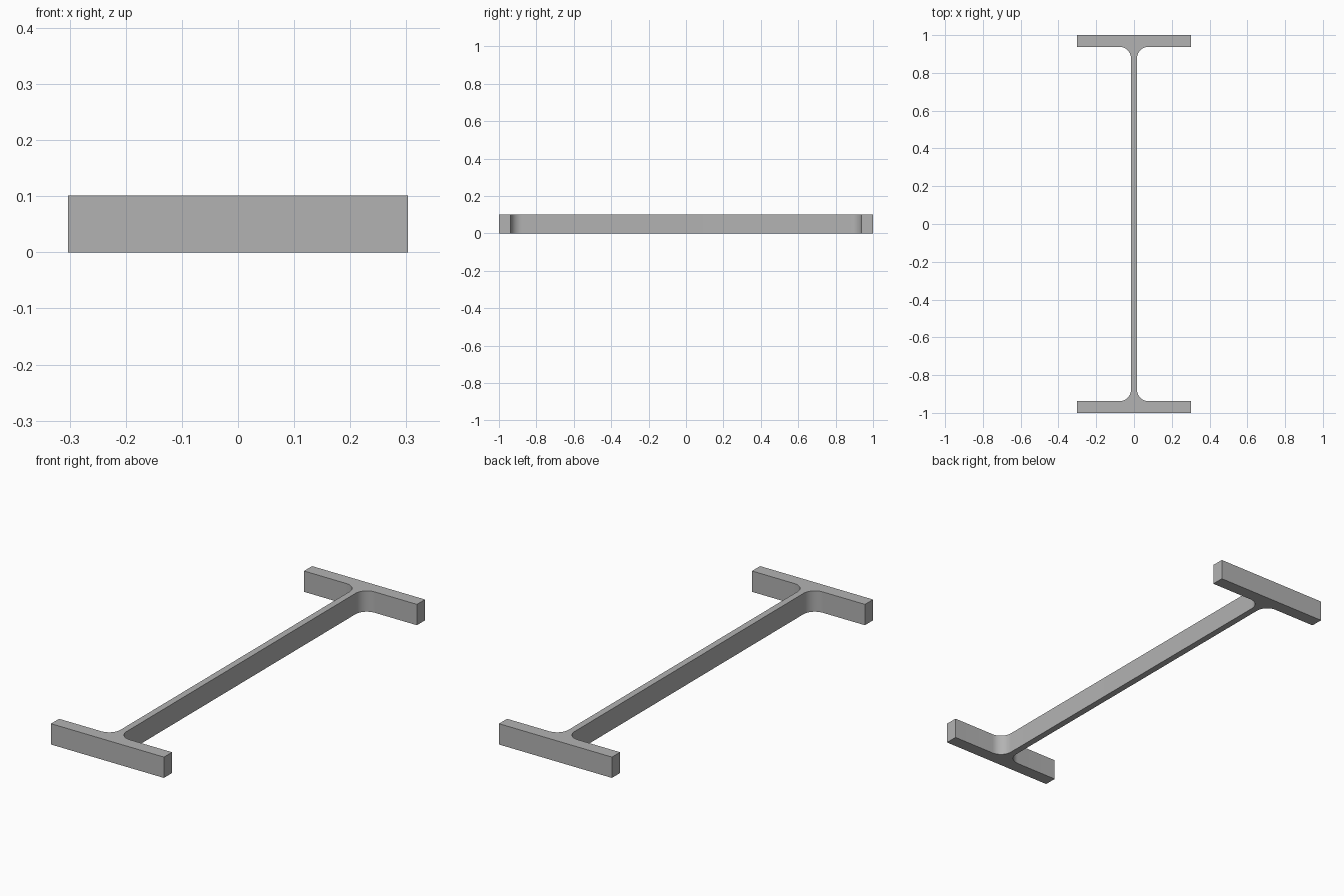
import bpy, bmesh
from math import sin, cos, pi

cube = bpy.data.objects.get("Cube")
if cube:
    bpy.data.objects.remove(cube, do_unlink=True)

HALF_W, HALF_L, HEIGHT = 0.303, 1.0, 0.101
FLANGE, HALF_WEB, FILLET = 0.062, 0.016, 0.061
STEPS = 12

# Steel material
steel = bpy.data.materials.new("steel_grey")
steel.use_nodes = True
colour = (0.45, 0.45, 0.45, 1)
steel.diffuse_color = colour
steel.node_tree.nodes["Principled BSDF"].inputs["Base Color"].default_value = colour

# One quarter of the I profile: flange corner, then root fillet down to the web
inner = HALF_L - FLANGE
cx, cy = HALF_WEB + FILLET, inner - FILLET
quarter = [(HALF_W, HALF_L), (HALF_W, inner)]
for i in range(STEPS + 1):
    a = pi / 2 * (1 + i / STEPS)
    quarter.append((cx + FILLET * cos(a), cy + FILLET * sin(a)))

# Mirror the quarter into the full outline
right = quarter + [(x, -y) for x, y in reversed(quarter)]
outline = right + [(-x, y) for x, y in reversed(right)]

# Extrude the outline into a short beam section
bm = bmesh.new()
base = bm.faces.new([bm.verts.new((x, y, 0)) for x, y in outline])
ext = bmesh.ops.extrude_face_region(bm, geom=[base], use_keep_orig=True)
top = [v for v in ext["geom"] if isinstance(v, bmesh.types.BMVert)]
bmesh.ops.translate(bm, verts=top, vec=(0, 0, HEIGHT))
bmesh.ops.recalc_face_normals(bm, faces=bm.faces)
mesh = bpy.data.meshes.new("i_beam_section")
bm.to_mesh(mesh)
bm.free()
mesh.materials.append(steel)

beam = bpy.data.objects.new("i_beam_section", mesh)
bpy.context.collection.objects.link(beam)

# Smooth fillets, sharp edges elsewhere
bpy.ops.object.select_all(action="DESELECT")
beam.select_set(True)
bpy.context.view_layer.objects.active = beam
bpy.ops.object.shade_smooth_by_angle(angle=pi / 6)
